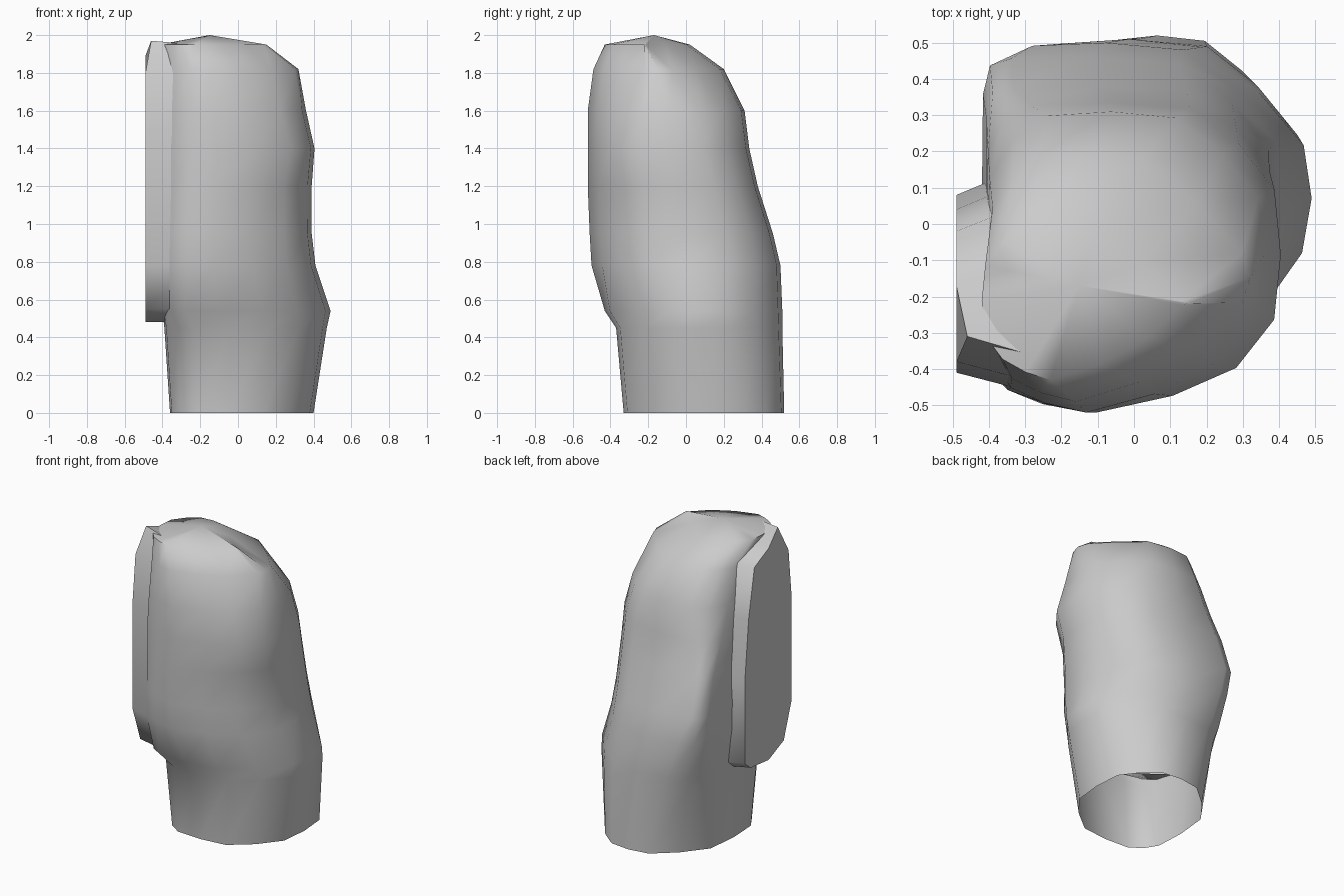
import bpy, bmesh, math
from mathutils import Vector

if "Cube" in bpy.data.objects:
    bpy.data.objects.remove(bpy.data.objects["Cube"])


def finish(name, bm):
    bmesh.ops.recalc_face_normals(bm, faces=bm.faces[:])
    me = bpy.data.meshes.new(name)
    bm.to_mesh(me)
    bm.free()
    ob = bpy.data.objects.new(name, me)
    bpy.context.collection.objects.link(ob)
    bpy.ops.object.select_all(action='DESELECT')
    ob.select_set(True)
    bpy.context.view_layer.objects.active = ob
    bpy.ops.object.shade_smooth_by_angle(angle=math.radians(60))
    return ob


def section(extents, z):
    """Rounded outline touching eight planes spaced 45 degrees apart."""
    n, corners = 8, []
    s = math.sin(math.pi / 4)
    c = math.cos(math.pi / 4)
    for i in range(n):
        a = i * math.pi / 4
        h, k = extents[i], extents[(i + 1) % n]
        t = (k - h * c) / s
        corners.append(Vector((h * math.cos(a) - t * math.sin(a),
                               h * math.sin(a) + t * math.cos(a), z)))
    mids = [(corners[i - 1] + corners[i]) / 2 for i in range(n)]
    if z > .6:
        mids[6].x -= .04          # brow line sits left of centre
    ring = []
    for i in range(n):
        chord = (mids[i] + mids[(i + 1) % n]) / 2
        pull = .75 if i in (5, 6) and z > .6 else .3
        ring += [mids[i], corners[i].lerp(chord, pull)]
    return ring


def bridge(bm, a, b):
    for i in range(len(a)):
        j = (i + 1) % len(a)
        bm.faces.new((a[i], a[j], b[j], b[i]))


# Neck and head: height, then extents toward E, NE, N, NW, W, SW, S, SE
levels = [
    (0.00, .40, .51, .52, .42, .36, .40, .33, .33),
    (0.45, .47, .51, .51, .49, .39, .44, .37, .39),
    (0.54, .49, .50, .51, .52, .40, .52, .43, .40),
    (0.78, .41, .46, .50, .57, .42, .57, .50, .43),
    (0.95, .39, .43, .46, .59, .42, .57, .51, .43),
    (1.20, .39, .39, .38, .53, .41, .57, .52, .44),
    (1.40, .405, .36, .335, .46, .41, .57, .52, .48),
    (1.60, .36, .31, .31, .40, .41, .56, .52, .43),
    (1.82, .32, .16, .20, .33, .40, .54, .49, .37),
    (1.95, .15, -.06, .02, .22, .42, .52, .43, .25),
]
bm = bmesh.new()
rings = [[bm.verts.new(p) for p in section(l[1:], l[0])] for l in levels]
for a, b in zip(rings, rings[1:]):
    bridge(bm, a, b)
crown = bm.verts.new((-.15, -.17, 2.0))
for i in range(16):
    bm.faces.new((rings[-1][i], rings[-1][(i + 1) % 16], crown))
finish("head_and_neck", bm)

# Flat side panel, its front running smoothly into the head
outline = [(.08, .55), (.02, .50), (-.17, .48), (-.33, .55), (-.41, .78),
           (-.41, 1.50), (-.38, 1.80), (-.31, 1.97), (-.17, 1.89),
           (-.02, 1.82), (.04, 1.5), (.08, 1.1)]


def inner_point(y, z):
    if y < -.3:
        return (-.22, y - .07, min(z, 1.95))
    if z > 1.7:
        return (-.34, y + .06, z + .03)
    return (-.37, y + .05, z)


bm = bmesh.new()
outer = [bm.verts.new((-.46 if z > 1.9 else -.49, y, z)) for y, z in outline]
inner = [bm.verts.new(inner_point(y, z)) for y, z in outline]
bridge(bm, outer, inner)
bm.faces.new(outer)
finish("side_panel", bm)
